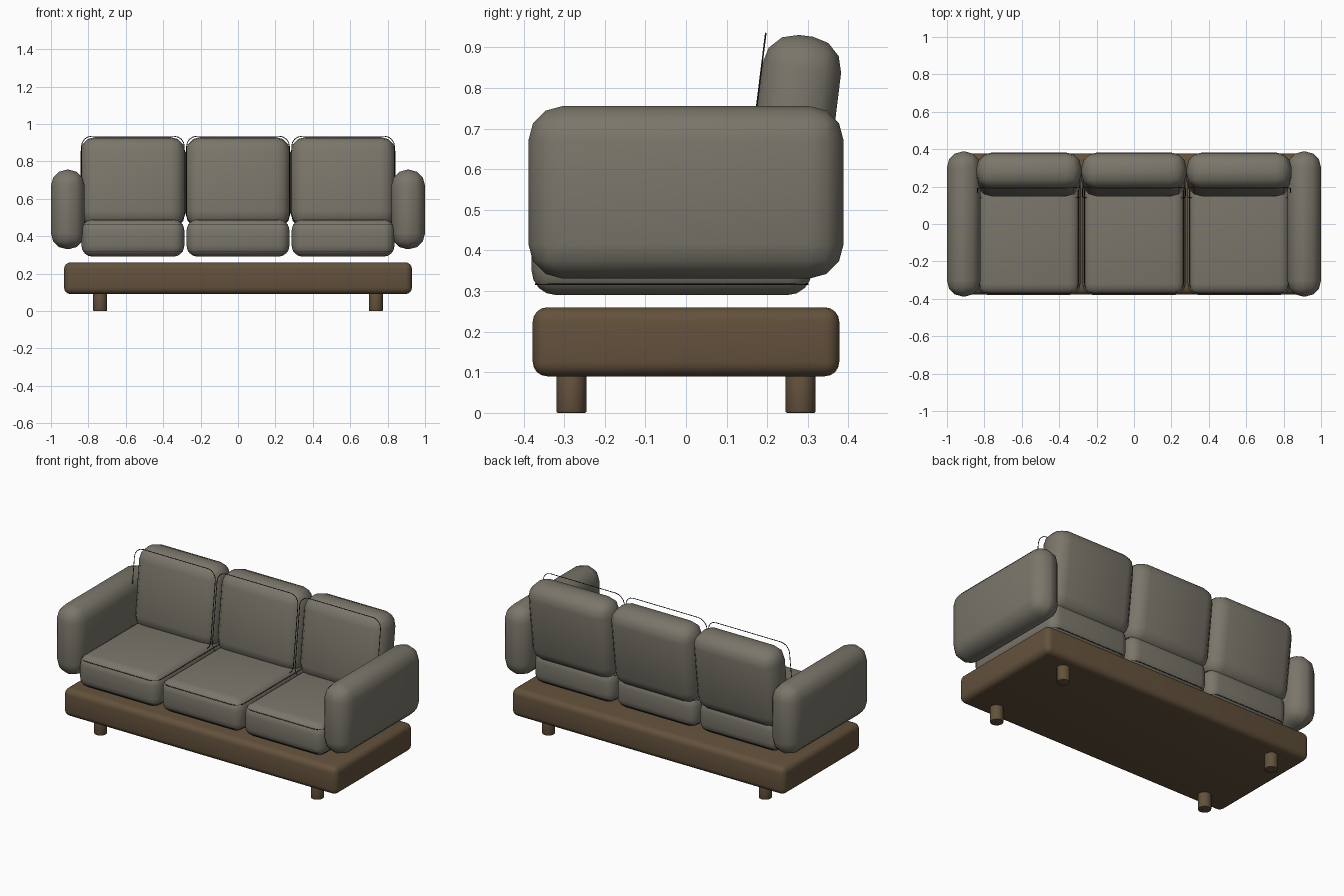
import bpy, math
from mathutils import Matrix, Vector

if "Cube" in bpy.data.objects:
    bpy.data.objects.remove(bpy.data.objects["Cube"])


def material(name, rgb):
    m = bpy.data.materials.new(name)
    m.diffuse_color = (*rgb, 1)
    m.use_nodes = True
    m.node_tree.nodes["Principled BSDF"].inputs["Base Color"].default_value = m.diffuse_color
    return m


FABRIC = material("warm grey fabric", (0.195, 0.18, 0.145))
WOOD = material("brown wood", (0.125, 0.082, 0.045))
PIPING = material("dark piping", (0.025, 0.024, 0.022))


def finish(ob, name, mat, bevel=0, segments=3):
    ob.name = name
    ob.data.materials.append(mat)
    if bevel:
        b = ob.modifiers.new("rounding", 'BEVEL')
        b.width, b.segments = bevel, segments
        b.limit_method = 'ANGLE'
    bpy.ops.object.select_all(action='DESELECT')
    ob.select_set(True)
    bpy.context.view_layer.objects.active = ob
    if bevel:
        bpy.ops.object.modifier_apply(modifier="rounding")
    bpy.ops.object.shade_smooth_by_angle(angle=math.radians(40))
    return ob


def rounded_box(name, centre, size, bevel, segments, mat, tilt=0):
    bpy.ops.mesh.primitive_cube_add(size=1, location=centre)
    ob = bpy.context.object
    ob.data.transform(Matrix.Diagonal((*size, 1)))
    ob.rotation_euler.x = tilt
    return finish(ob, name, mat, bevel, segments)


def piping_loop(name, centre, half_w, half_h, radius, rot):
    """Thin cord bent into a rounded rectangle in its local xy plane."""
    pts = []
    for q, (sx, sy) in enumerate(((1, 1), (-1, 1), (-1, -1), (1, -1))):
        for k in range(5):
            a = math.pi / 2 * (q + k / 4)
            pts.append((sx * (half_w - radius) + radius * math.cos(a),
                        sy * (half_h - radius) + radius * math.sin(a), 0))
    cu = bpy.data.curves.new(name, 'CURVE')
    cu.dimensions = '3D'
    cu.bevel_depth, cu.bevel_resolution = 0.0022, 1
    sp = cu.splines.new('POLY')
    sp.points.add(len(pts) - 1)
    for p, co in zip(sp.points, pts):
        p.co = (*co, 1)
    sp.use_cyclic_u = True
    cu.materials.append(PIPING)
    ob = bpy.data.objects.new(name, cu)
    bpy.context.collection.objects.link(ob)
    ob.location = centre
    ob.rotation_euler.x = rot


# Wooden platform and its four round legs
rounded_box("base", (0, 0, 0.175), (1.86, 0.755, 0.17), 0.036, 4, WOOD)
for sx in (-1, 1):
    for sy in (-1, 1):
        bpy.ops.mesh.primitive_cylinder_add(vertices=16, radius=0.037, depth=0.1,
                                            location=(sx * 0.737, sy * 0.282, 0.05))
        finish(bpy.context.object, "leg", WOOD, 0.004, 2)

# Armrests
for sx in (-1, 1):
    rounded_box("armrest", (sx * 0.91, 0, 0.543), (0.18, 0.776, 0.425), 0.085, 3, FABRIC)

# Three seat cushions and three tilted back cushions, each with piping
TILT = math.radians(-7)
BACK = Vector((0, 0.265, 0.686))
for i in (-1, 0, 1):
    x = i * 0.562
    rounded_box("seat_cushion", (x, -0.035, 0.39), (0.55, 0.69, 0.2), 0.06, 4, FABRIC)
    for z in (0.317, 0.463):
        piping_loop("seat_piping", (x, -0.035, z), 0.265, 0.335, 0.055, 0)

    centre = BACK + Vector((x, 0, 0))
    rounded_box("back_cushion", centre, (0.56, 0.195, 0.488), 0.08, 3, FABRIC, TILT)
    front = centre + Matrix.Rotation(TILT, 3, 'X') @ Vector((0, -0.0985, 0))
    piping_loop("back_piping", front, 0.275, 0.238, 0.055, math.pi / 2 + TILT)
